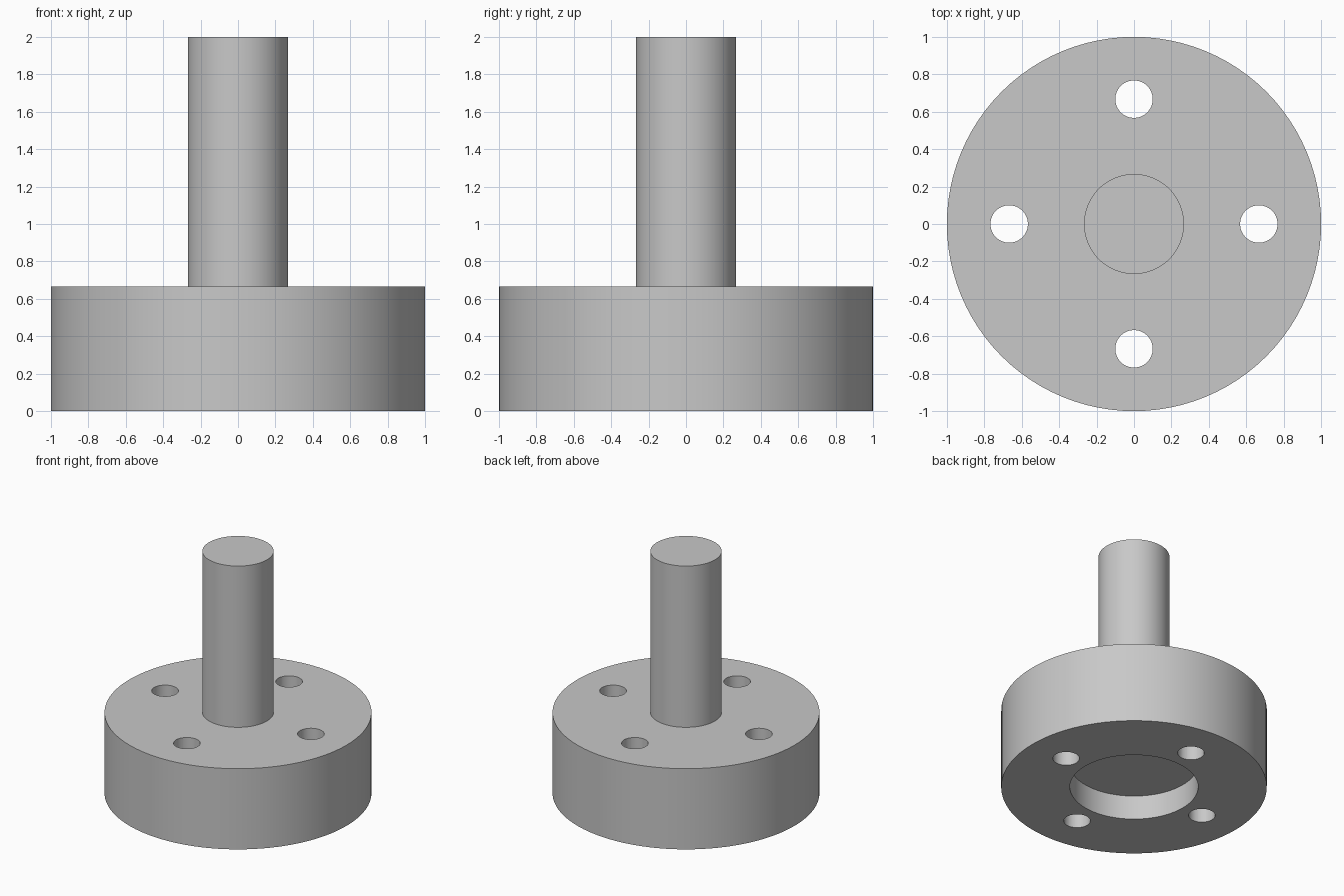
import bpy, bmesh, math
from mathutils import Matrix, Vector

cube = bpy.data.objects.get("Cube")
if cube:
    bpy.data.objects.remove(cube, do_unlink=True)

# Dimensions
FLANGE_R, FLANGE_H = 1.0, 0.667
SHAFT_R, TOP = 0.267, 2.0
RECESS_R, RECESS_D = 0.483, 0.2
HOLE_R, HOLE_RING = 0.1, 0.667

# Material
grey = bpy.data.materials.new("plain grey")
grey.use_nodes = True
colour = (0.58, 0.58, 0.58, 1)
grey.diffuse_color = colour
grey.node_tree.nodes["Principled BSDF"].inputs["Base Color"].default_value = colour


def add_object(name, bm):
    bmesh.ops.recalc_face_normals(bm, faces=bm.faces)
    mesh = bpy.data.meshes.new(name)
    bm.to_mesh(mesh)
    bm.free()
    mesh.materials.append(grey)
    obj = bpy.data.objects.new(name, mesh)
    bpy.context.collection.objects.link(obj)
    return obj


def lathe(name, profile, steps):
    bm = bmesh.new()
    verts = [bm.verts.new((r, 0, z)) for r, z in profile]
    edges = [bm.edges.new(pair) for pair in zip(verts, verts[1:])]
    bmesh.ops.spin(bm, geom=verts + edges, cent=(0, 0, 0), axis=(0, 0, 1),
                   angle=math.tau, steps=steps, use_duplicate=False)
    bmesh.ops.remove_doubles(bm, verts=bm.verts, dist=1e-4)
    return add_object(name, bm)


# Flange with shaft above and round recess below
body = lathe("flanged_shaft", [
    (0, RECESS_D), (RECESS_R, RECESS_D), (RECESS_R, 0), (FLANGE_R, 0),
    (FLANGE_R, FLANGE_H), (SHAFT_R, FLANGE_H), (SHAFT_R, TOP), (0, TOP)], 96)

# Four bolt holes through the flange
bm = bmesh.new()
for i in range(4):
    a = i * math.pi / 2
    centre = Vector((math.cos(a), math.sin(a), 0)) * HOLE_RING
    centre.z = FLANGE_H / 2
    bmesh.ops.create_cone(bm, cap_ends=True, segments=48, radius1=HOLE_R,
                          radius2=HOLE_R, depth=1,
                          matrix=Matrix.Translation(centre))
cutter = add_object("bolt_hole_cutter", bm)
cutter.hide_render = True

cut = body.modifiers.new("bolt_holes", "BOOLEAN")
cut.operation = "DIFFERENCE"
cut.solver = "EXACT"
cut.object = cutter

# Apply the cut and smooth the round walls
bpy.ops.object.select_all(action="DESELECT")
body.select_set(True)
bpy.context.view_layer.objects.active = body
bpy.ops.object.modifier_apply(modifier=cut.name)
bpy.data.objects.remove(cutter, do_unlink=True)
bpy.ops.object.shade_smooth_by_angle(angle=math.radians(30))
